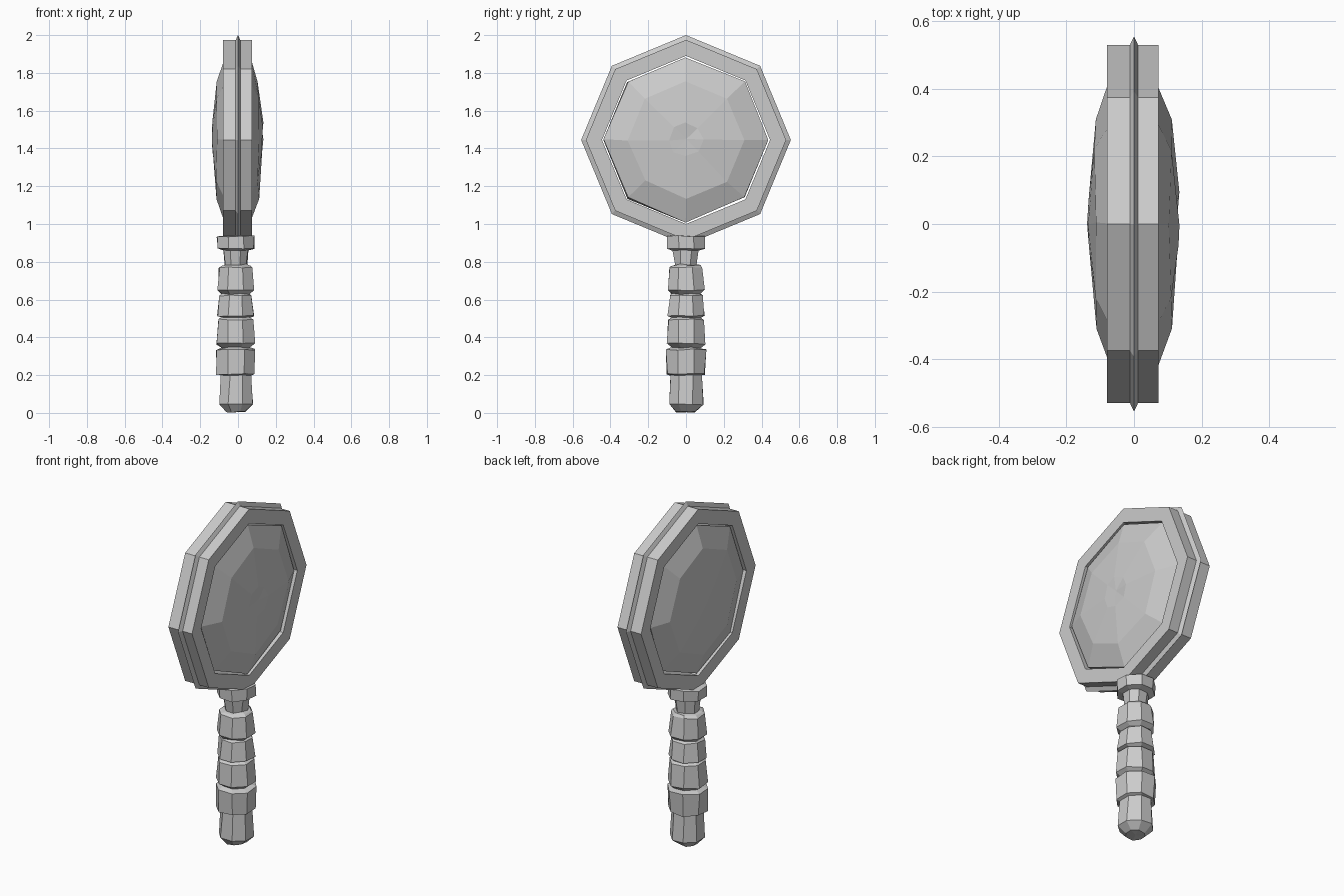
import bpy, bmesh, random
from math import sin, cos, pi
from mathutils import Vector

random.seed(4)
if "Cube" in bpy.data.objects:
    bpy.data.objects.remove(bpy.data.objects["Cube"])

grey = bpy.data.materials.new("plain grey")
grey.use_nodes = True
grey.diffuse_color = (0.6, 0.6, 0.6, 1)
grey.node_tree.nodes["Principled BSDF"].inputs["Base Color"].default_value = (0.6, 0.6, 0.6, 1)


def lathe(name, profile, place, phase=0, wobble=0, closed=False):
    """Spin (radius, height) points in eight steps; place maps them to space."""
    bm = bmesh.new()
    rings = []
    for r, h in profile:
        ring = []
        for k in range(1 if r == 0 else 8):
            a = (k + phase) * pi / 4
            co = place(r * cos(a), r * sin(a), h)
            co += Vector([random.uniform(-wobble, wobble) for _ in range(3)])
            ring.append(bm.verts.new(co))
        rings.append(ring)
    pairs = list(zip(rings, rings[1:]))
    if closed:
        pairs.append((rings[-1], rings[0]))
    for low, high in pairs:
        for k in range(8):
            n = (k + 1) % 8
            if len(low) == 1:
                bm.faces.new((low[0], high[n], high[k]))
            elif len(high) == 1:
                bm.faces.new((low[k], low[n], high[0]))
            else:
                bm.faces.new((low[k], low[n], high[n], high[k]))
    bmesh.ops.recalc_face_normals(bm, faces=bm.faces)
    mesh = bpy.data.meshes.new(name)
    bm.to_mesh(mesh)
    bm.free()
    mesh.materials.append(grey)
    obj = bpy.data.objects.new(name, mesh)
    bpy.context.collection.objects.link(obj)


def on_disc(u, v, h):
    return Vector((h, u, 1.445 + v))


def on_handle(u, v, h):
    return Vector((u - 0.012, v, h))


# Octagonal frame with a raised ridge round its middle
lathe("frame", [(0.53, -0.08), (0.53, 0.073), (0.445, 0.073), (0.445, -0.08)],
      on_disc, closed=True)
lathe("frame_ridge", [(0.5, -0.016), (0.53, -0.012), (0.555, 0), (0.53, 0.012), (0.5, 0.016)],
      on_disc, closed=True)

# Faceted lens bulging on both sides
lathe("lens", [(0, -0.135), (0.09, -0.133), (0.31, -0.115), (0.435, -0.068),
               (0.435, 0.062), (0.31, 0.108), (0.09, 0.13), (0, 0.124)],
      on_disc, wobble=0.005)

# Handle: rounded pommel, stacked grips, narrow neck and collar
handle = [(0, 0.003), (0.055, 0.005), (0.097, 0.045), (0.088, 0.2)]
for bottom, top, wide, narrow in [(0.205, 0.335, 0.108, 0.114), (0.365, 0.495, 0.108, 0.1),
                                  (0.515, 0.62, 0.104, 0.092), (0.65, 0.77, 0.104, 0.094)]:
    handle += [(wide, bottom), (narrow, top), (0.08, top + 0.01)]
handle += [(0.064, 0.785), (0.073, 0.86), (0.106, 0.87), (0.106, 0.935), (0, 0.94)]
lathe("handle", handle, on_handle, phase=0.5, wobble=0.004)
